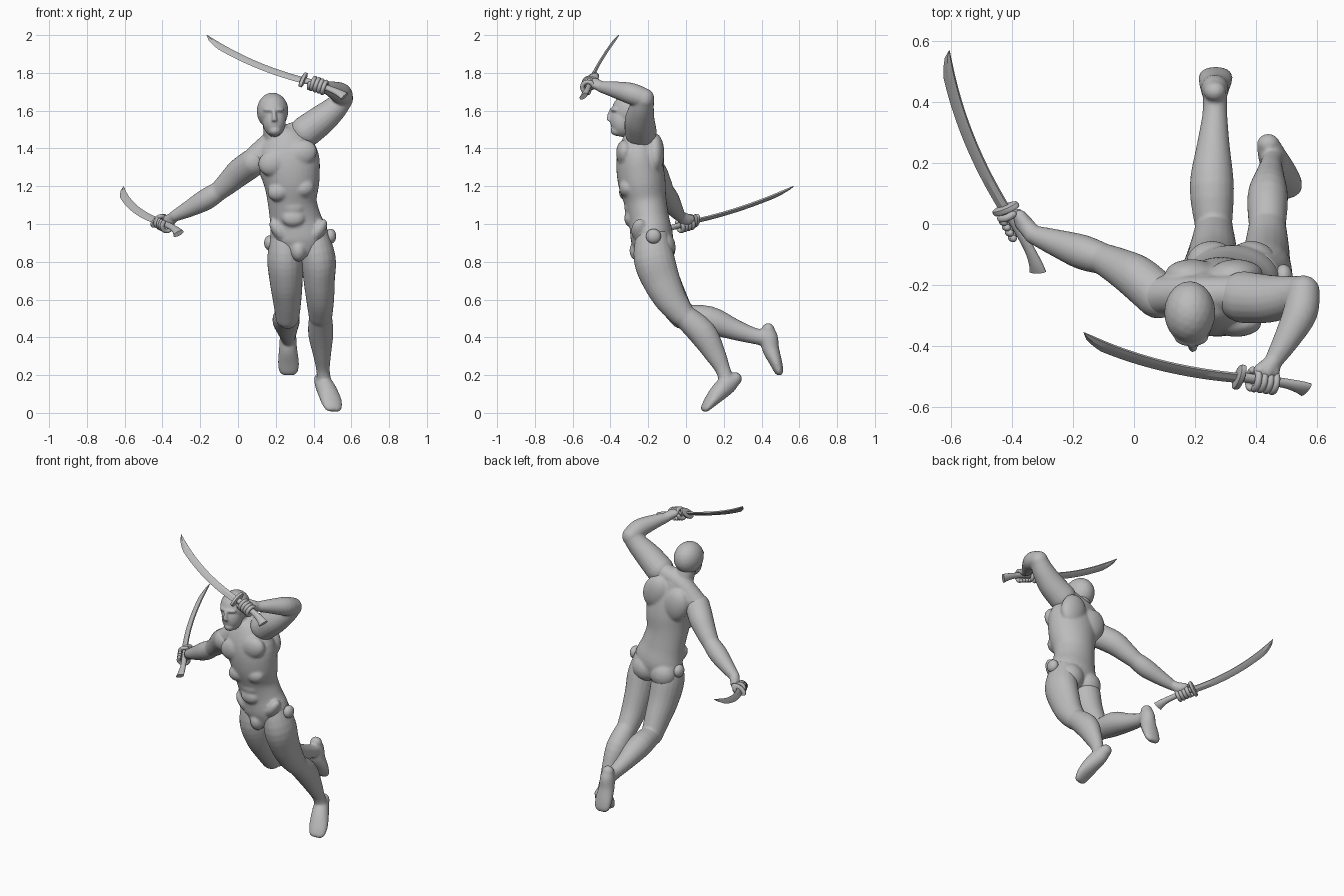
import bpy, bmesh, math
from mathutils import Vector, Matrix

default = bpy.data.objects.get("Cube")
if default:
    bpy.data.objects.remove(default, do_unlink=True)

clay = bpy.data.materials.new("plain_grey")
clay.use_nodes = True
clay.diffuse_color = (0.5, 0.5, 0.5, 1)
clay.node_tree.nodes["Principled BSDF"].inputs["Base Color"].default_value = (0.5, 0.5, 0.5, 1)

X = Vector((1, 0, 0))


def finish(name, bm, angle=60, fuse=0.0, soften=6):
    """Turn a bmesh into an object; optionally fuse its pieces into one skin."""
    bmesh.ops.recalc_face_normals(bm, faces=bm.faces)
    mesh = bpy.data.meshes.new(name)
    bm.to_mesh(mesh)
    bm.free()
    mesh.materials.append(clay)
    obj = bpy.data.objects.new(name, mesh)
    bpy.context.collection.objects.link(obj)
    if fuse:
        remesh = obj.modifiers.new("fuse", "REMESH")
        remesh.mode = "VOXEL"
        remesh.voxel_size = fuse
        remesh.use_smooth_shade = True
        smooth = obj.modifiers.new("soften", "SMOOTH")
        smooth.factor = 0.5
        smooth.iterations = soften
    else:
        bpy.ops.object.select_all(action="DESELECT")
        obj.select_set(True)
        bpy.context.view_layer.objects.active = obj
        bpy.ops.object.shade_smooth_by_angle(angle=math.radians(angle))
    return obj


def resample(stations, steps=4):
    """Catmull-Rom through stations of (x, y, z, side radius, depth radius)."""
    pts = [Vector(s) for s in stations]
    out = []
    for i in range(len(pts) - 1):
        p0, p1, p2, p3 = pts[max(i - 1, 0)], pts[i], pts[i + 1], pts[min(i + 2, len(pts) - 1)]
        for k in range(steps):
            t = k / steps
            out.append(0.5 * (2 * p1 + (p2 - p0) * t + (2 * p0 - 5 * p1 + 4 * p2 - p3) * t ** 2
                              + (3 * p1 - p0 - 3 * p2 + p3) * t ** 3))
    return out + [pts[-1]]


def skin(bm, rings):
    """Bridge equal vertex rings and cap both ends."""
    loops = [[bm.verts.new(p) for p in ring] for ring in rings]
    n = len(loops[0])
    for a, b in zip(loops, loops[1:]):
        for i in range(n):
            bm.faces.new((a[i], a[(i + 1) % n], b[(i + 1) % n], b[i]))
    bm.faces.new(loops[0])
    bm.faces.new(loops[-1])


def tube(bm, stations, side=X, n=20, steps=4):
    line = resample(stations, steps)
    pos = [Vector(s[:3]) for s in line]
    rings = []
    for i, s in enumerate(line):
        along = (pos[min(i + 1, len(pos) - 1)] - pos[max(i - 1, 0)]).normalized()
        u = (side - along * side.dot(along)).normalized()
        v = along.cross(u)
        rings.append([pos[i] + u * s[3] * math.cos(a) + v * s[4] * math.sin(a)
                      for a in (math.tau * k / n for k in range(n))])
    skin(bm, rings)


def limb(bm, stations, side=X):
    """Round tube: stations of (x, y, z, radius), with rounded ends."""
    tube(bm, [(*s, s[3]) for s in stations], side)
    for s in (stations[0], stations[-1]):
        ball(bm, s[:3], (s[3],) * 3)


def ball(bm, centre, radii, tilt=0):
    m = Matrix.Translation(centre) @ Matrix.Rotation(tilt, 4, "Y") @ Matrix.Diagonal((*radii, 1))
    bmesh.ops.create_icosphere(bm, subdivisions=3, radius=1, matrix=m)


# Torso: spine tube, then muscle masses fused into it
bm = bmesh.new()
tube(bm, [(.32, -.18, .83, .10, .085), (.325, -.18, .92, .155, .112), (.305, -.195, 1.02, .137, .107),
          (.287, -.215, 1.12, .13, .112), (.283, -.235, 1.23, .15, .126), (.262, -.25, 1.35, .165, .118),
          (.225, -.25, 1.45, .12, .085), (.205, -.255, 1.49, .06, .06)], n=32)
limb(bm, [(.20, -.25, 1.44, .062), (.188, -.275, 1.54, .058)])
limb(bm, [(.08, -.235, 1.335, .065), (.19, -.23, 1.44, .06), (.30, -.23, 1.48, .06), (.37, -.235, 1.50, .07)])
for x, z in ((.19, 1.325), (.335, 1.375)):
    ball(bm, (x, -.325, z), (.085, .045, .07), -.35)        # chest
    ball(bm, (x, -.165, z), (.085, .05, .11), -.35)         # shoulder blades
for x, z in ((.215, 1.17), (.345, 1.19)):
    ball(bm, (x, -.31, z), (.06, .045, .05), -.2)           # lower ribs
for z in (1.03, 1.09, 1.15):
    ball(bm, (.293, -.295, z), (.06, .032, .045))           # belly
for x, z in ((.255, .87), (.385, .88)):
    ball(bm, (x, -.13, z), (.085, .075, .085))              # seat
for x, lean in ((.215, -.6), (.425, .6)):
    ball(bm, (x, -.245, .965), (.035, .045, .07), lean)     # hip creases
ball(bm, (.32, -.245, .86), (.045, .055, .06))
finish("torso", bm, fuse=.008, soften=5)

# Head with jaw, brow and nose ridge
bm = bmesh.new()
ball(bm, (.183, -.29, 1.598), (.084, .103, .098))
ball(bm, (.192, -.335, 1.545), (.062, .066, .085))
ball(bm, (.195, -.36, 1.495), (.036, .04, .03))
ball(bm, (.188, -.372, 1.605), (.058, .03, .016))
tube(bm, [(.189, -.39, 1.61, .01, .012), (.192, -.405, 1.57, .012, .014), (.193, -.405, 1.545, .016, .014)])
finish("head", bm, fuse=.006, soften=6)


# Legs
def leg(name, thigh, shin, foot, foot_side):
    bm = bmesh.new()
    tube(bm, thigh)
    tube(bm, shin)
    ball(bm, thigh[-1][:3], (.064, .068, .066))
    tube(bm, foot, foot_side)
    ball(bm, shin[-1][:3], (.037, .042, .04))
    ball(bm, foot[0][:3], (.037, .034, .036))
    finish(name, bm, fuse=.0075, soften=5)


leg("right_leg",
    [(.25, -.18, .95, .075, .085), (.25, -.17, .82, .095, .108), (.255, -.13, .7, .088, .1),
     (.26, -.075, .6, .076, .085), (.262, -.02, .51, .064, .068)],
    [(.262, -.03, .51, .058, .06), (.255, .12, .492, .073, .074), (.26, .26, .44, .054, .055),
     (.265, .36, .408, .041, .043), (.265, .43, .395, .04, .044)],
    [(.265, .435, .44, .036, .034), (.265, .44, .4, .044, .047), (.265, .448, .34, .048, .045),
     (.267, .475, .27, .056, .034), (.268, .492, .22, .05, .024), (.268, .497, .2, .03, .012)], X)
leg("left_leg",
    [(.40, -.18, .95, .075, .085), (.425, -.17, .82, .092, .108), (.43, -.13, .7, .083, .1),
     (.435, -.08, .6, .074, .085), (.437, -.02, .52, .064, .068)],
    [(.437, -.03, .53, .058, .06), (.438, .085, .425, .067, .074), (.445, .155, .31, .048, .056),
     (.45, .195, .23, .036, .04), (.455, .215, .17, .038, .04)],
    [(.44, .262, .18, .038, .034), (.452, .225, .155, .046, .05), (.475, .175, .11, .054, .047),
     (.495, .13, .06, .057, .033), (.505, .1, .022, .046, .02), (.507, .092, .01, .028, .01)],
    Vector((.9, .3, 0)))

# Hip pivots
for name, centre in (("right_hip_knob", (.168, -.165, .9)), ("left_hip_knob", (.49, -.172, .935))):
    bm = bmesh.new()
    ball(bm, centre, (.03, .04, .04))
    finish(name, bm)


# Arms, with hands curled round the grip
def arm(name, upper, fore, grip, axis, turn):
    bm = bmesh.new()
    limb(bm, upper, Vector((0, 1, .3)))
    limb(bm, fore, Vector((0, .3, 1)))
    d = axis.normalized()
    wrist = Vector(fore[-1][:3])
    u = wrist - grip
    u = (u - d * u.dot(d)).normalized()
    v = d.cross(u) * turn
    palm = grip + u * .032 + v * .012
    limb(bm, [(*wrist, .03), (*palm, .029)])
    for k in (-1, 1):
        limb(bm, [(*wrist, .024), (*(palm + d * .022 * k), .023)])
    finish(name, bm, fuse=.0065, soften=5)

    def curl(shift, start, end, r, thick):
        bm = bmesh.new()
        pts = []
        for k in range(7):
            a = math.radians(start + (end - start) * k / 6)
            pts.append((*(grip + d * shift + (u * math.cos(a) + v * math.sin(a)) * r), thick))
        limb(bm, pts, d)
        return bm
    for i, finger in enumerate(("little", "ring", "middle", "index")):
        finish(f"{name}_{finger}_finger", curl(-.033 + .021 * i, 20, 270, .031, .0115))
    finish(f"{name}_thumb", curl(.042, -10, -170, .03, .012))


# Swords: curved single-edged blade, oval guard, flared grip
def sword(name, pommel, guard, tip, bow):
    pommel, guard, tip, bow = map(Vector, (pommel, guard, tip, bow))
    d = (tip - guard).normalized()
    edge = (bow - d * bow.dot(d)).normalized()
    flat = d.cross(edge)
    bm = bmesh.new()
    rings = []
    for k in range(25):
        t = k / 24
        width = .042 * min(1, math.sqrt(max(0, (1 - t) / .16))) + .001
        thick = .007 * min(1, (1.03 - t) / .1)
        back = guard.lerp(tip, t) + edge * (.13 * t * (1 - t) - .016 * (1 - t))
        mid = back + edge * width * .45
        rings.append([back + flat * thick * .6, mid + flat * thick, back + edge * width,
                      mid - flat * thick, back - flat * thick * .6])
    skin(bm, rings)
    finish(name + "_blade", bm, angle=25)

    h = (pommel - guard).normalized()
    bm = bmesh.new()
    tube(bm, [(*(guard + h * s), a, b) for s, a, b in
              ((-.012, .03, .014), (-.008, .05, .026), (.008, .05, .026), (.012, .03, .016))],
         edge, n=24, steps=2)
    finish(name + "_guard", bm, angle=40)
    bm = bmesh.new()
    tube(bm, [(*(guard.lerp(pommel, t) + edge * e), a, b) for t, e, a, b in
              ((0, 0, .018, .014), (.3, -.003, .017, .014), (.65, -.003, .018, .014),
               (.88, .004, .024, .015), (1, .012, .03, .013))], edge, n=16)
    finish(name + "_grip", bm, angle=40)
    return guard - pommel


p, g = Vector((-.305, -.155, .955)), Vector((-.42, .05, 1.017))
axis = sword("right_sword", p, g, (-.605, .57, 1.2), (-.85, -.1, -.5))
arm("right_arm",
    [(.08, -.235, 1.325, .075), (.01, -.175, 1.275, .073), (-.05, -.14, 1.22, .062), (-.1, -.115, 1.175, .052)],
    [(-.1, -.115, 1.175, .051), (-.17, -.092, 1.13, .057), (-.26, -.06, 1.08, .044), (-.33, -.035, 1.045, .031)],
    p.lerp(g, .74), axis, 1)

p, g = Vector((.57, -.535, 1.683)), Vector((.345, -.502, 1.763))
axis = sword("left_sword", p, g, (-.165, -.355, 2), (0, -.7, -.7))
arm("left_arm",
    [(.36, -.24, 1.49, .085), (.44, -.245, 1.55, .079), (.51, -.235, 1.61, .066), (.555, -.222, 1.66, .054)],
    [(.555, -.222, 1.665, .054), (.545, -.29, 1.69, .057), (.505, -.37, 1.71, .045), (.46, -.445, 1.725, .031)],
    p.lerp(g, .64), axis, -1)
